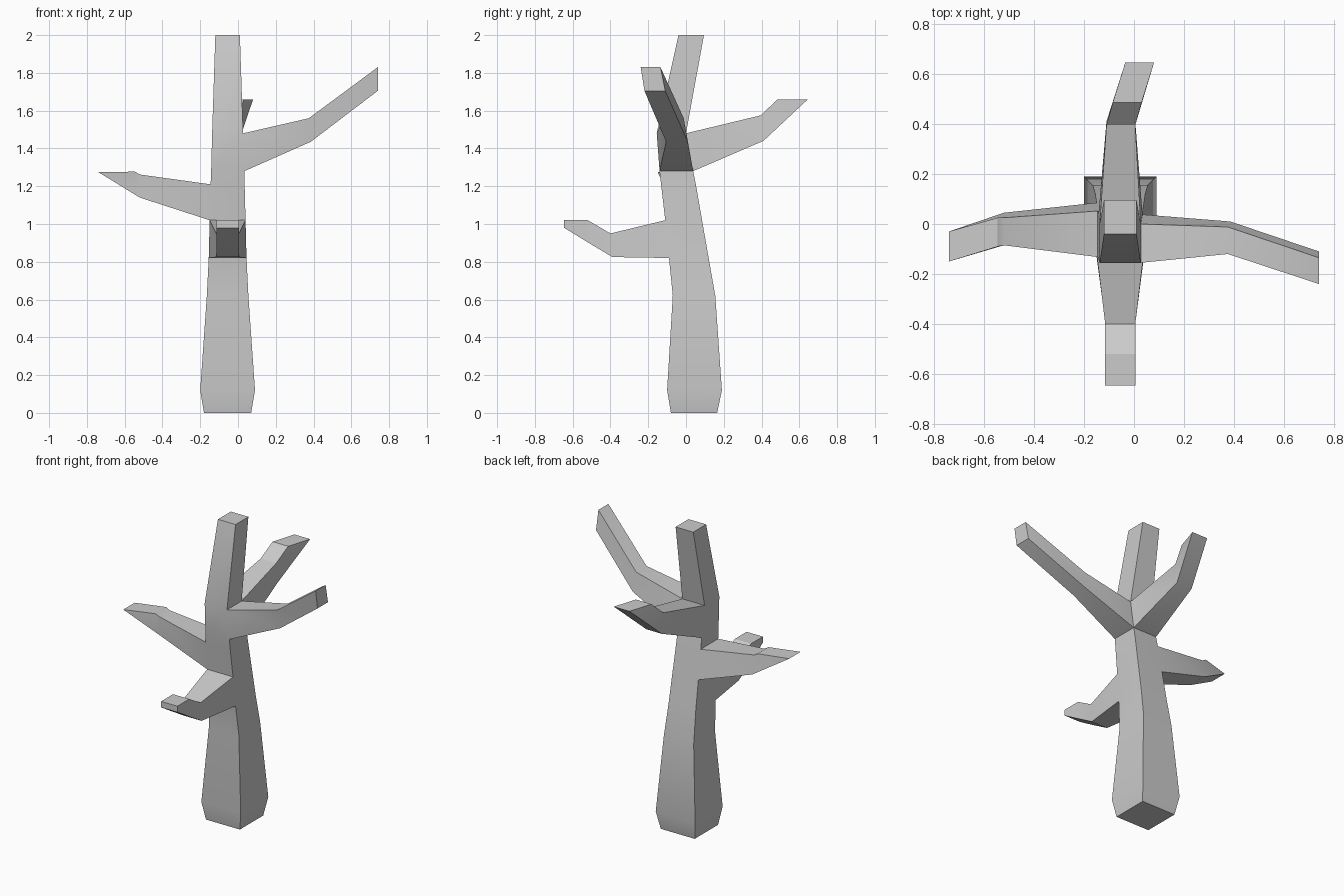
import bpy
import bmesh

bm = bmesh.new()

# Trunk rings: z, x min, x max, y min, y max
trunk = [
    (0.00, -0.18, 0.07, -0.08, 0.165),
    (0.12, -0.20, 0.09, -0.10, 0.19),
    (0.62, -0.165, 0.055, -0.07, 0.155),
    (0.82, -0.155, 0.045, -0.09, 0.12),
    (1.02, -0.15, 0.04, -0.11, 0.085),
    (1.21, -0.145, 0.035, -0.132, 0.052),
    (1.28, -0.142, 0.034, -0.14, 0.038),
    (1.48, -0.137, 0.027, -0.155, 0.0),
    (2.00, -0.12, 0.01, -0.04, 0.095),
]

# Branches: trunk segment, trunk side (0 front, 1 right, 2 back, 3 left), sections.
# Section: (outward, z, side a, side b) for the bottom edge, then for the top edge
branches = [
    (3, 0, [((-0.39, 0.825, -0.115, 0.005), (-0.40, 0.95, -0.115, 0.005)),
            ((-0.52, 0.903, -0.115, 0.005), (-0.52, 1.02, -0.115, 0.005)),
            ((-0.645, 0.98, -0.115, 0.005), (-0.645, 1.02, -0.115, 0.005))]),
    (4, 3, [((-0.52, 1.14, 0.045, -0.085), (-0.52, 1.262, 0.025, -0.085)),
            ((-0.74, 1.275, -0.03, -0.15), (-0.545, 1.277, 0.025, -0.09))]),
    (6, 1, [((0.385, 1.435, -0.105, 0.01), (0.375, 1.56, -0.12, -0.012)),
            ((0.74, 1.705, -0.22, -0.11), (0.74, 1.83, -0.24, -0.135))]),
    (6, 2, [((0.41, 1.44, 0.005, -0.11), (0.395, 1.575, 0.005, -0.11)),
            ((0.645, 1.66, 0.08, -0.035), (0.485, 1.66, 0.03, -0.085))]),
]


def bridge(a, b, skip=()):
    for i in range(4):
        if i not in skip:
            j = (i + 1) % 4
            bm.faces.new((a[i], a[j], b[j], b[i]))


# Trunk, leaving a hole where each branch grows out
rings = [[bm.verts.new(p) for p in ((x0, y0, z), (x1, y0, z), (x1, y1, z), (x0, y1, z))]
         for z, x0, x1, y0, y1 in trunk]
for k in range(len(rings) - 1):
    bridge(rings[k], rings[k + 1], [side for seg, side, _ in branches if seg == k])
bm.faces.new(rings[0][::-1])
bm.faces.new(rings[-1])

# Branches continue from the holes and are capped at the tip
for seg, side, sections in branches:
    i, j = side, (side + 1) % 4
    prev = [rings[seg][i], rings[seg][j], rings[seg + 1][j], rings[seg + 1][i]]
    for (db, zb, ab, bb), (dt, zt, at, bt) in sections:
        pts = [(db, ab, zb), (db, bb, zb), (dt, bt, zt), (dt, at, zt)]
        if side in (0, 2):
            pts = [(s, d, z) for d, s, z in pts]
        ring = [bm.verts.new(p) for p in pts]
        bridge(prev, ring)
        prev = ring
    bm.faces.new(prev)

bmesh.ops.recalc_face_normals(bm, faces=bm.faces)
mesh = bpy.data.meshes.new("bare_tree")
bm.to_mesh(mesh)
bm.free()
tree = bpy.data.objects.new("bare_tree", mesh)
bpy.context.collection.objects.link(tree)

# Soft shading along the trunk, sharp corners
bpy.context.view_layer.objects.active = tree
tree.select_set(True)
bpy.ops.object.shade_smooth_by_angle(angle=0.52)
